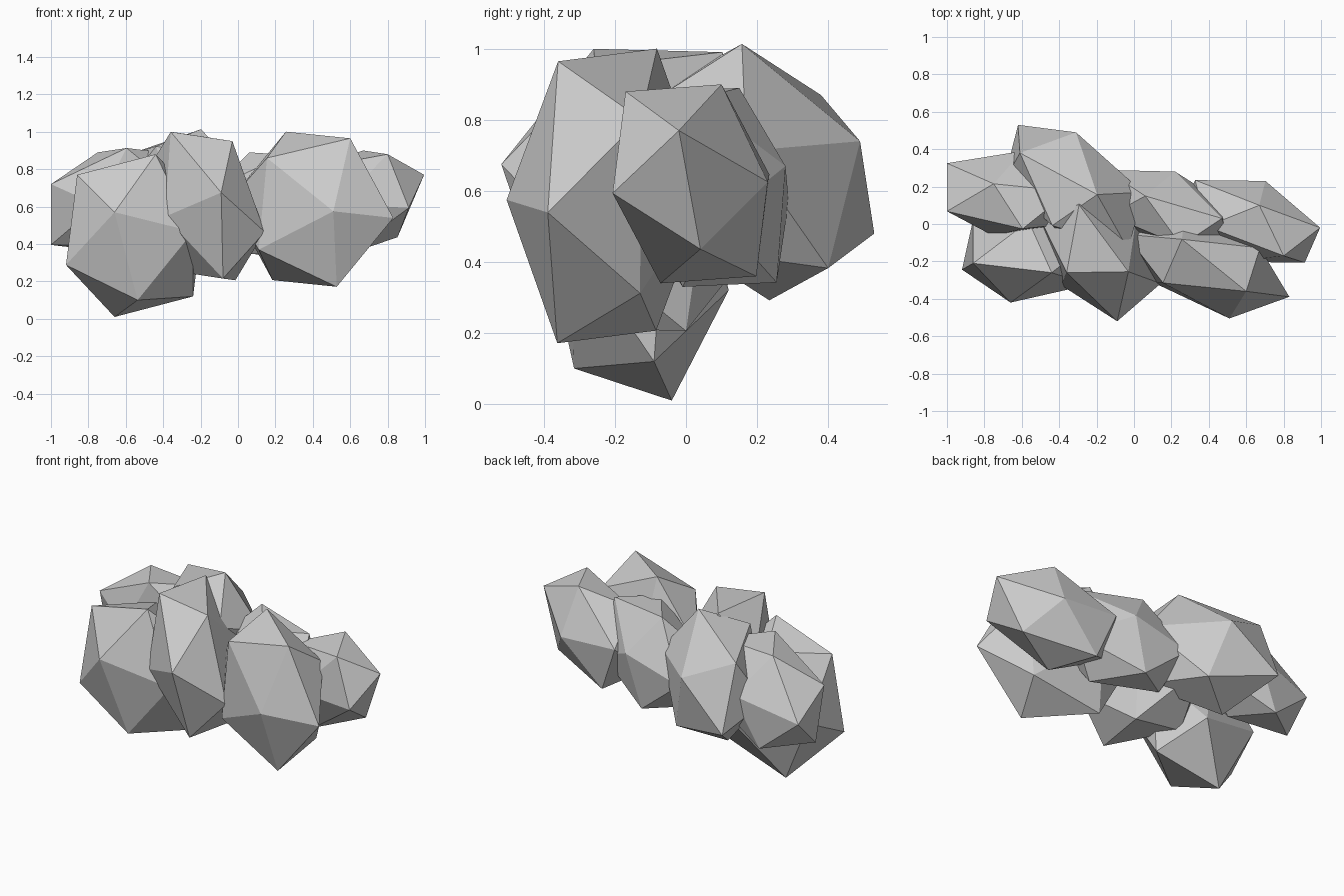
import bpy
import bmesh
from mathutils import Matrix, Vector

if "Cube" in bpy.data.objects:
    bpy.data.objects.remove(bpy.data.objects["Cube"])


def puff(name, centre, a, b, c):
    """Stretched, tilted 20-sided ball: its centre and three corners of one facet."""
    bm = bmesh.new()
    bmesh.ops.create_icosphere(bm, subdivisions=1, radius=1.0)
    bm.faces.ensure_lookup_table()
    centre = Vector(centre)
    base = Matrix([v.co for v in bm.faces[0].verts]).transposed()
    goal = Matrix([Vector(p) - centre for p in (a, b, c)]).transposed()
    shape = goal @ base.inverted()
    for v in bm.verts:
        v.co = shape @ v.co
    bmesh.ops.recalc_face_normals(bm, faces=bm.faces[:])
    mesh = bpy.data.meshes.new(name)
    bm.to_mesh(mesh)
    bm.free()
    obj = bpy.data.objects.new(name, mesh)
    obj.location = centre
    bpy.context.collection.objects.link(obj)
    return obj


# Front row of the cluster
puff("front_left_puff", (-0.55, -0.15, 0.445),
     (-0.66, -0.42, 0.57), (-0.86, -0.21, 0.77), (-0.44, -0.26, 0.88))
puff("front_middle_puff", (-0.187, -0.13, 0.603),
     (-0.09, -0.52, 0.675), (-0.36, -0.26, 1.0), (-0.03, -0.255, 0.95))
puff("front_right_puff", (0.392, -0.222, 0.586),
     (0.51, -0.505, 0.575), (0.60, -0.36, 0.965), (0.155, -0.315, 0.86))

# Back row and ends
puff("right_end_puff", (0.62, 0.014, 0.62),
     (0.995, -0.02, 0.77), (0.80, -0.17, 0.88), (0.67, 0.10, 0.90))
puff("back_middle_puff", (0.19, 0.07, 0.61),
     (0.06, 0.15, 0.89), (0.47, 0.03, 0.86), (0.22, 0.28, 0.67))
puff("back_left_puff", (-0.325, 0.196, 0.653),
     (-0.31, 0.49, 0.74), (-0.61, 0.38, 0.87), (-0.62, 0.53, 0.48))
puff("left_end_puff", (-0.673, 0.163, 0.639),
     (-1.0, 0.068, 0.72), (-1.0, 0.325, 0.57), (-0.75, 0.215, 0.89))
